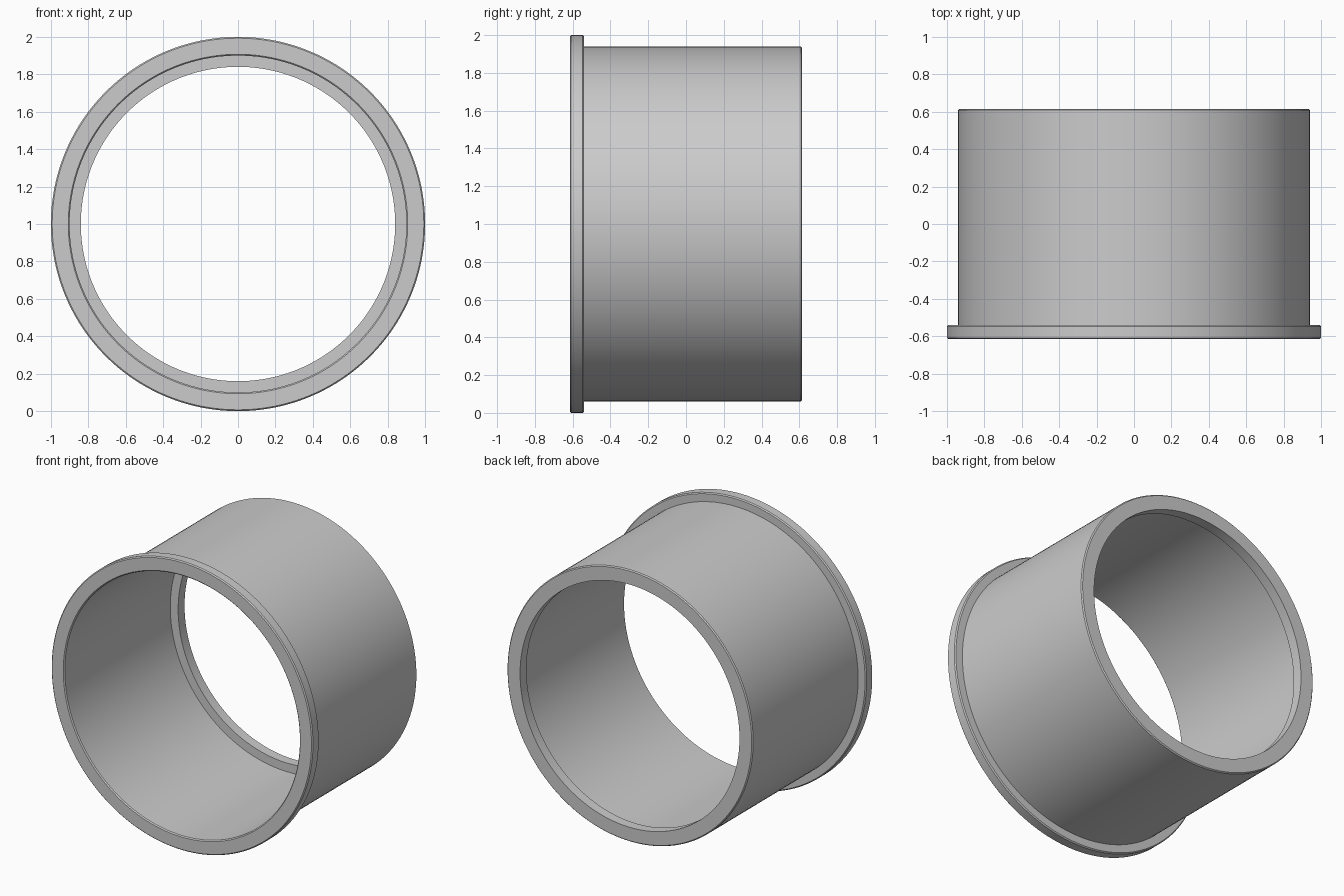
import bpy
import bmesh
from math import pi, radians
from mathutils import Matrix, Vector

cube = bpy.data.objects.get("Cube")
if cube:
    bpy.data.objects.remove(cube, do_unlink=True)

# Plain grey material
grey = bpy.data.materials.new("grey")
grey.use_nodes = True
colour = (0.6, 0.6, 0.6, 1)
grey.diffuse_color = colour
grey.node_tree.nodes["Principled BSDF"].inputs["Base Color"].default_value = colour

FRONT, BACK = -0.615, 0.615
FLANGE_BACK, LIP_FRONT = -0.54, 0.545
R_FLANGE, R_TUBE, R_BORE, R_LIP = 1.0, 0.94, 0.9, 0.84
C = 0.007  # edge softening

# Closed wall section as (radius, y): flange, tube, back lip, bore
section = [
    (R_BORE + C, FRONT), (R_FLANGE - C, FRONT), (R_FLANGE, FRONT + C),
    (R_FLANGE, FLANGE_BACK - C), (R_FLANGE - C, FLANGE_BACK),
    (R_TUBE, FLANGE_BACK),
    (R_TUBE, BACK - C), (R_TUBE - C, BACK),
    (R_LIP, BACK), (R_LIP, LIP_FRONT), (R_BORE, LIP_FRONT),
    (R_BORE, FRONT + C),
]

# Revolve the section around the front-to-back axis
bm = bmesh.new()
verts = [bm.verts.new((r, y, 0)) for r, y in section]
edges = [bm.edges.new((a, b)) for a, b in zip(verts, verts[1:] + verts[:1])]
bmesh.ops.spin(bm, geom=verts + edges, cent=(0, 0, 0), axis=(0, 1, 0),
               angle=2 * pi, steps=160, use_merge=True)
bmesh.ops.remove_doubles(bm, verts=bm.verts, dist=1e-5)
bmesh.ops.recalc_face_normals(bm, faces=bm.faces)
bmesh.ops.transform(bm, matrix=Matrix.Translation(Vector((0, 0, 1))), verts=bm.verts)

mesh = bpy.data.meshes.new("flanged_sleeve")
bm.to_mesh(mesh)
bm.free()
mesh.materials.append(grey)
sleeve = bpy.data.objects.new("flanged_sleeve", mesh)
bpy.context.collection.objects.link(sleeve)

# Smooth walls, crisp rims
bpy.ops.object.select_all(action="DESELECT")
sleeve.select_set(True)
bpy.context.view_layer.objects.active = sleeve
bpy.ops.object.shade_smooth_by_angle(angle=radians(30))
